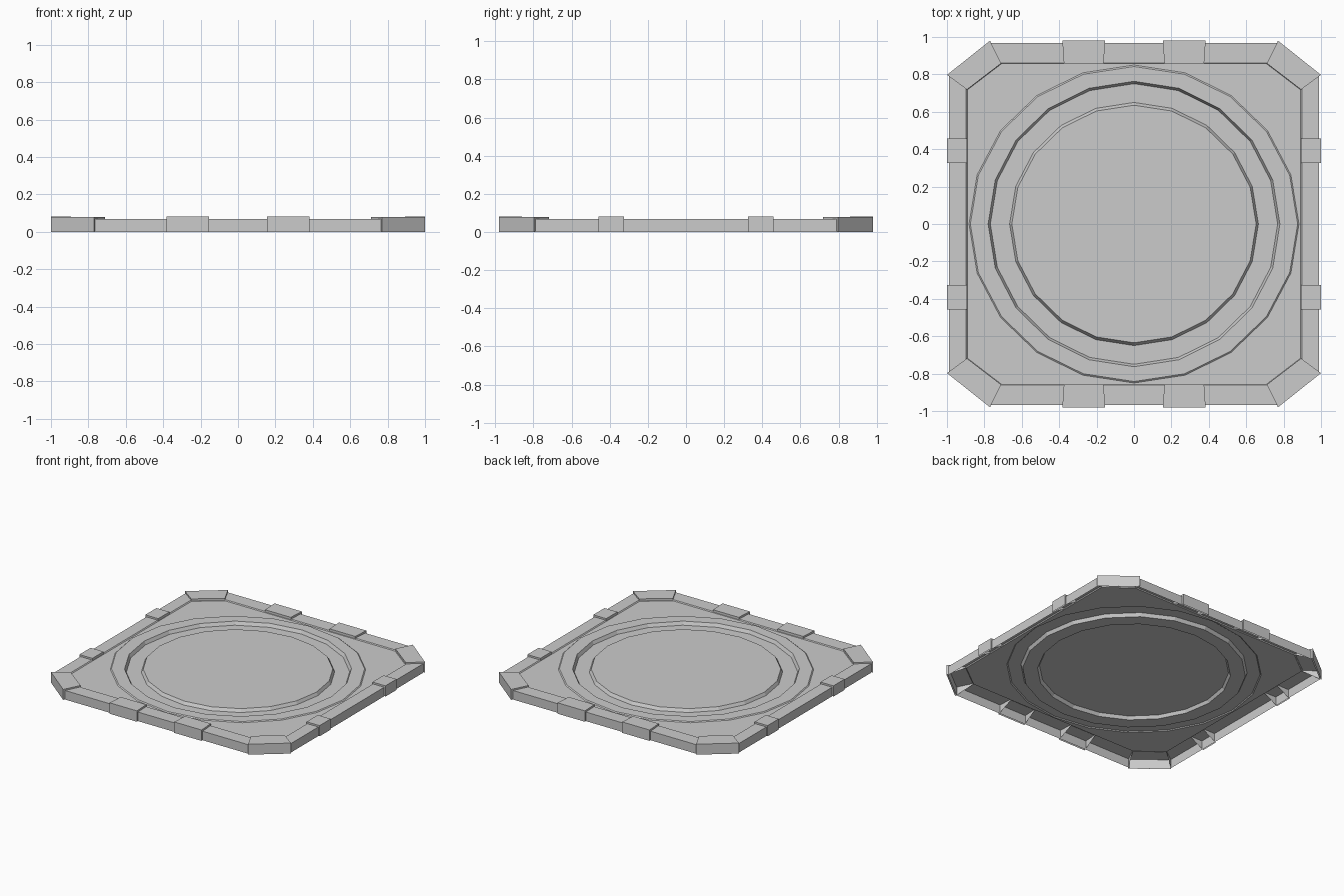
import bpy, bmesh
from math import sin, cos, tau

if "Cube" in bpy.data.objects:
    bpy.data.objects.remove(bpy.data.objects["Cube"])

SEG = 20


def finish(bm, name):
    bmesh.ops.recalc_face_normals(bm, faces=bm.faces)
    if max(bm.faces, key=lambda f: f.calc_area()).normal.z < 0:
        bmesh.ops.reverse_faces(bm, faces=bm.faces)
    me = bpy.data.meshes.new(name)
    bm.to_mesh(me)
    bm.free()
    ob = bpy.data.objects.new(name, me)
    bpy.context.collection.objects.link(ob)
    return ob


def octagon(bm, x, y, cx, cy, z):
    # corner-cut rectangle, half sizes x,y; cuts start at cx,cy
    pts = [(x, -cy), (x, cy), (cx, y), (-cx, y), (-x, cy), (-x, -cy), (-cx, -y), (cx, -y)]
    return [bm.verts.new((px, py, z)) for px, py in pts]


def ellipse(bm, rx, ry, z):
    return [bm.verts.new((rx * cos(tau * i / SEG), ry * sin(tau * i / SEG), z)) for i in range(SEG)]


def skin(bm, rings):
    for a, b in zip(rings, rings[1:]):
        n = len(a)
        for i in range(n):
            bm.faces.new((a[i], a[(i + 1) % n], b[(i + 1) % n], b[i]))


def loop_edges(bm, ring):
    out = []
    for i, v in enumerate(ring):
        w = ring[(i + 1) % len(ring)]
        out.append(bm.edges.get((v, w)) or bm.edges.new((v, w)))
    return out


# tray: open-bottomed shell with rim, recessed field, raised ring, groove and disc
bm = bmesh.new()
rim = [octagon(bm, 0.99, 0.967, 0.77, 0.795, 0),
       octagon(bm, 0.99, 0.967, 0.77, 0.795, 0.068),
       octagon(bm, 0.897, 0.862, 0.712, 0.722, 0.068),
       octagon(bm, 0.891, 0.857, 0.708, 0.717, 0.061)]
skin(bm, rim)
rings = [ellipse(bm, rx, ry, z) for rx, ry, z in [
    (0.882, 0.850, 0.061), (0.875, 0.842, 0.067),
    (0.780, 0.763, 0.067), (0.768, 0.750, 0.042),
    (0.665, 0.650, 0.042), (0.653, 0.635, 0.065)]]
skin(bm, rings)
hub = bm.verts.new((0, 0, 0.065))
for i in range(SEG):
    bm.faces.new((rings[-1][i], rings[-1][(i + 1) % SEG], hub))
field = loop_edges(bm, rim[-1]) + loop_edges(bm, rings[0])
bmesh.ops.triangle_fill(bm, use_beauty=True, use_dissolve=False, edges=field, normal=(0, 0, 1))
finish(bm, "tray")


def block(name, pts, top):
    # bottomless raised block from a four-sided outline
    bm = bmesh.new()
    lo = [bm.verts.new((x, y, 0 if i < 2 else 0.061)) for i, (x, y) in enumerate(pts)]
    hi = [bm.verts.new((x, y, top)) for x, y in pts]
    skin(bm, [lo, hi])
    bm.faces.new(hi)
    finish(bm, name)


for sx in (-1, 1):
    for sy in (-1, 1):
        def put(name, pts, top):
            block(name, [(sx * x, sy * y) for x, y in pts], top)
        # corner guards, outer edge first
        put("corner_guard", [(1.0, 0.797), (0.77, 0.98), (0.71, 0.859), (0.893, 0.719)], 0.079)
        # clips on the long and short edges
        put("edge_clip", [(0.155, 0.98), (0.383, 0.98), (0.375, 0.859), (0.162, 0.859)], 0.082)
        put("side_clip", [(1.0, 0.325), (1.0, 0.458), (0.892, 0.458), (0.892, 0.325)], 0.081)
